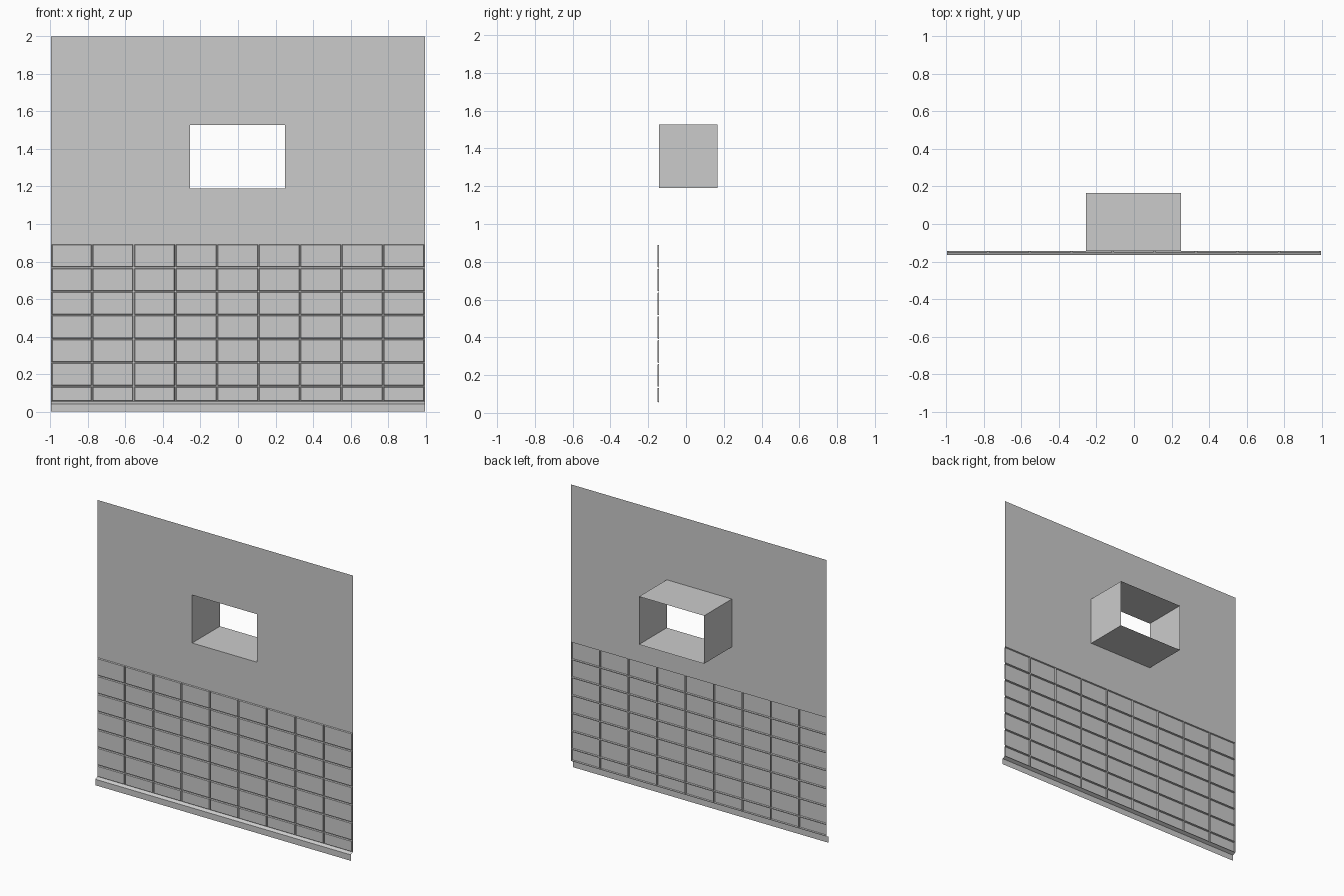
import bpy, bmesh

if "Cube" in bpy.data.objects:
    bpy.data.objects.remove(bpy.data.objects["Cube"])

W, WALL = 0.995, -0.143            # half width and wall plane
BACK, FRONT = 0.166, -0.166
BASE, SPLIT = 0.053, 0.893         # bottom and top of the tiled zone
WX0, WX1, WZ0, WZ1 = -0.257, 0.25, 1.19, 1.528


def make(name, build):
    bm = bmesh.new()
    build(bm)
    bmesh.ops.remove_doubles(bm, verts=bm.verts, dist=1e-5)
    me = bpy.data.meshes.new(name)
    bm.to_mesh(me)
    bm.free()
    ob = bpy.data.objects.new(name, me)
    bpy.context.collection.objects.link(ob)
    return ob


def quad(bm, *pts):
    return bm.faces.new([bm.verts.new(p) for p in pts])


def panel(bm, x0, x1, z0, z1, y=WALL):
    return quad(bm, (x0, y, z0), (x1, y, z0), (x1, y, z1), (x0, y, z1))


# Plain wall frame around the opening, and the deep window reveal
def upper_wall(bm):
    outer = [(-W, SPLIT), (W, SPLIT), (W, 2), (-W, 2)]
    inner = [(WX0, WZ0), (WX1, WZ0), (WX1, WZ1), (WX0, WZ1)]
    for i in range(4):
        j = (i + 1) % 4
        (a, b), (c, d) = outer[i], outer[j]
        (e, f), (g, h) = inner[j], inner[i]
        quad(bm, (a, WALL, b), (c, WALL, d), (e, WALL, f), (g, WALL, h))
        quad(bm, (g, WALL, h), (e, WALL, f), (e, BACK, f), (g, BACK, h))


# Tiles pushed out of a single sheet, joints left at the wall plane
def tiles(bm):
    xs = [-W + 2 * W * i / 9 for i in range(10)]
    xs[1:-1] = [-0.777 + 0.2215 * i for i in range(8)]
    zs = [BASE] + [SPLIT - 0.1262 * i for i in range(6, -1, -1)]
    for x0, x1 in zip(xs, xs[1:]):
        for z0, z1 in zip(zs, zs[1:]):
            panel(bm, x0, x1, z0, z1)
    bmesh.ops.remove_doubles(bm, verts=bm.verts, dist=1e-5)
    faces = bm.faces[:]
    bmesh.ops.inset_individual(bm, faces=faces, thickness=0.004, depth=0)
    bmesh.ops.inset_individual(bm, faces=faces, thickness=0.004, depth=0.009)


# Projecting skirting strip with a sloped top
def skirting(bm):
    prof = [(WALL, BASE), (FRONT, 0.042), (FRONT, 0)]
    for (y0, z0), (y1, z1) in zip(prof, prof[1:]):
        quad(bm, (-W, y1, z1), (W, y1, z1), (W, y0, z0), (-W, y0, z0))


make("wall_with_window_reveal", upper_wall)
make("tile_panel", tiles)
make("skirting", skirting)
